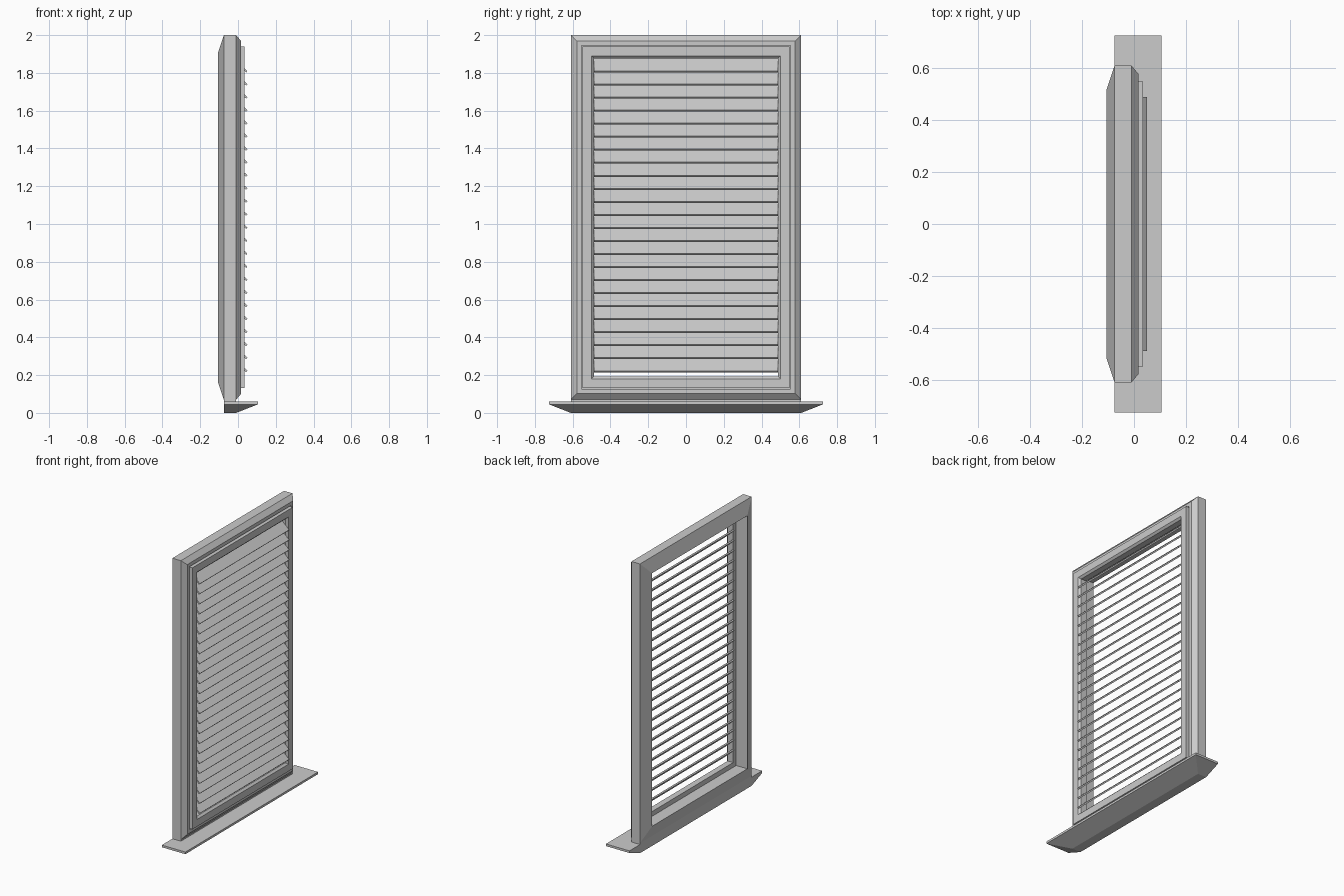
import bpy

if "Cube" in bpy.data.objects:
    bpy.data.objects.remove(bpy.data.objects["Cube"])

def make_mesh(name, verts, faces):
    me = bpy.data.meshes.new(name)
    me.from_pydata(verts, [], faces)
    me.validate()
    ob = bpy.data.objects.new(name, me)
    bpy.context.collection.objects.link(ob)
    return ob

HALF_Y, HALF_Z, MID_Z = 0.61, 0.965, 1.035

def mitred_ring(name, profile):
    """Sweep a closed (inset, x) profile around the rectangular window outline."""
    n = len(profile)
    verts = [(x, sy * (HALF_Y - d), MID_Z + sz * (HALF_Z - d))
             for sy, sz in ((-1, -1), (1, -1), (1, 1), (-1, 1))
             for d, x in profile]
    faces = []
    for c in range(4):
        a, b = c * n, (c + 1) % 4 * n
        for i in range(n):
            j = (i + 1) % n
            faces.append((a + i, b + i, b + j, a + j))
    return make_mesh(name, verts, faces)

def extrude_y(name, section, half):
    """Prism along y from an (x, z) section."""
    n = len(section)
    verts = [(x, s * half, z) for s in (-1, 1) for x, z in section]
    faces = [tuple(range(n)), tuple(range(2 * n - 1, n - 1, -1))]
    faces += [(i, i + n, (i + 1) % n + n, (i + 1) % n) for i in range(n)]
    return make_mesh(name, verts, faces)

# outer frame: chamfered front, tapered back ridge, shallow groove by the shutter
mitred_ring("window_frame", [
    (0.0, -0.075), (0.0, -0.01), (0.032, 0.017), (0.056, 0.017),
    (0.056, -0.005), (0.09, -0.005), (0.09, -0.105)])

# shutter border holding the slats
mitred_ring("shutter_border", [
    (0.061, -0.02), (0.061, 0.035), (0.11, 0.035), (0.123, 0.022), (0.123, -0.02)])

# tilted slats
for i in range(24):
    z = 0.215 + i * 0.069
    extrude_y("slat", [(0.05, z + 0.008), (0.043, z),
                       (-0.027, z + 0.065), (-0.02, z + 0.073)], 0.488)

# sill: thin lip on top of a tapered underside
sill_loops = [(-0.01, 0.61, 0.0), (0.105, 0.725, 0.045), (0.105, 0.725, 0.06)]
verts = []
for x, y, z in sill_loops:
    verts += [(-0.075, -y, z), (x, -y, z), (x, y, z), (-0.075, y, z)]
faces = [(3, 2, 1, 0), (8, 9, 10, 11)]
for k in (0, 4):
    faces += [(k + i, k + (i + 1) % 4, k + 4 + (i + 1) % 4, k + 4 + i) for i in range(4)]
make_mesh("sill", verts, faces)

# packing strip between sill and frame
extrude_y("sill_strip", [(-0.075, 0.058), (-0.01, 0.058), (-0.01, 0.072), (-0.075, 0.072)], 0.61)

# consistent outward normals
import bmesh
for ob in bpy.context.collection.objects:
    bm = bmesh.new()
    bm.from_mesh(ob.data)
    bmesh.ops.recalc_face_normals(bm, faces=bm.faces)
    bm.to_mesh(ob.data)
    bm.free()
